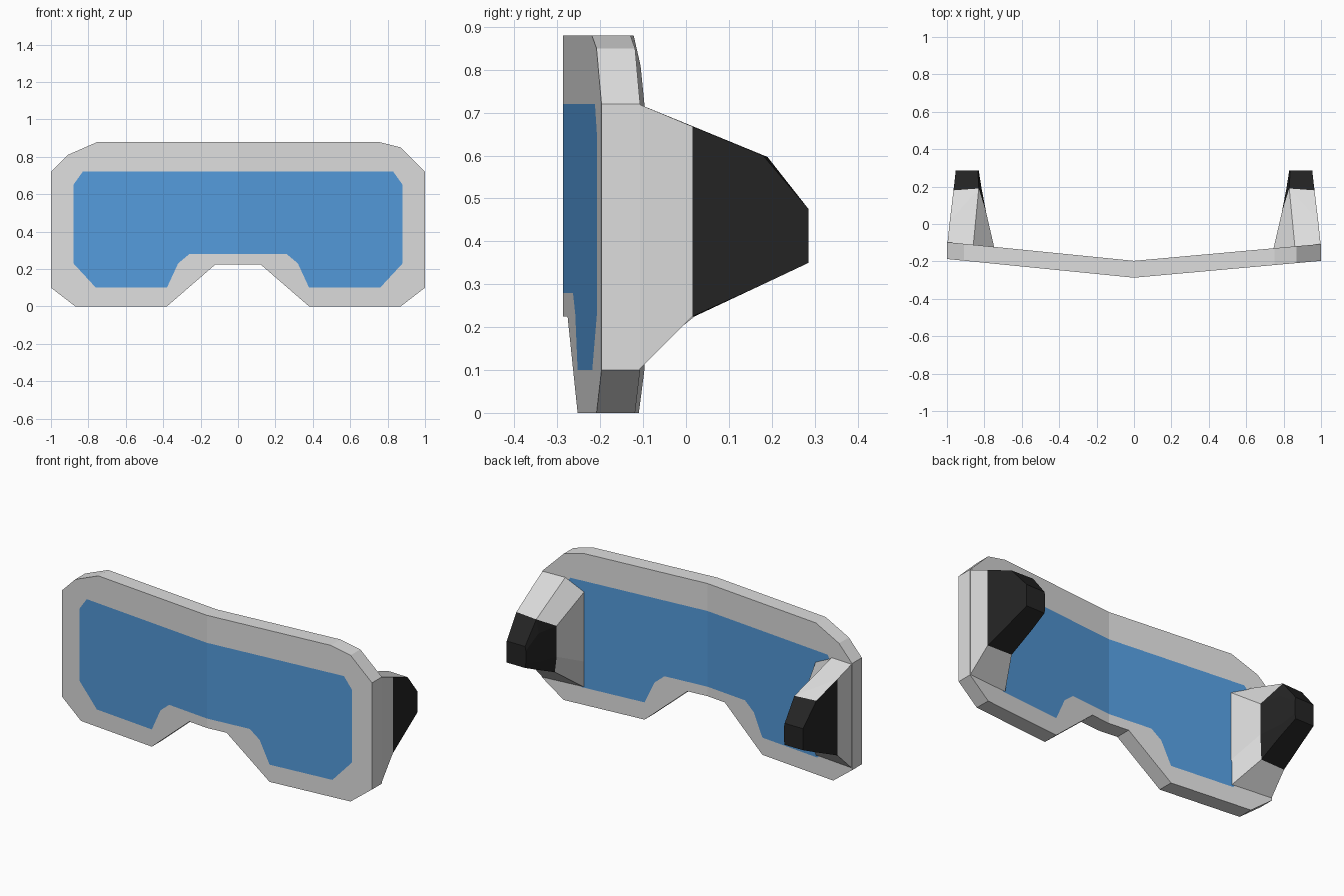
import bpy, bmesh

cube = bpy.data.objects.get("Cube")
if cube:
    bpy.data.objects.remove(cube, do_unlink=True)


def material(name, rgb):
    m = bpy.data.materials.new(name)
    m.use_nodes = True
    m.diffuse_color = (*rgb, 1)
    m.node_tree.nodes["Principled BSDF"].inputs["Base Color"].default_value = (*rgb, 1)
    return m


GREY = material("light grey plastic", (0.73, 0.73, 0.73))
BLUE = material("blue lens", (0.088, 0.325, 0.71))
BLACK = material("black plastic", (0.018, 0.018, 0.018))

FRONT, THICK = -0.287, 0.09
SLANT = {1: 0.09, -1: 0.1}


def finish(name, bm, mats):
    bmesh.ops.remove_doubles(bm, verts=bm.verts, dist=0.0005)
    bmesh.ops.recalc_face_normals(bm, faces=bm.faces)
    me = bpy.data.meshes.new(name)
    bm.to_mesh(me)
    bm.free()
    for m in mats:
        me.materials.append(m)
    ob = bpy.data.objects.new(name, me)
    bpy.context.collection.objects.link(ob)
    return ob


def add_half_plate(bm, outline, side):
    """Prism of a half outline, swept back from the centre line."""
    layers = []
    for depth in (0, THICK):
        layers.append([bm.verts.new((side * x, FRONT + depth + SLANT[side] * x, z))
                       for x, z in outline])
        bm.faces.new(layers[-1])
    a, b = layers
    n = len(outline)
    for i in range(n):
        j = (i + 1) % n
        if outline[i][0] or outline[j][0]:      # leave the centre seam open
            bm.faces.new((a[i], a[j], b[j], b[i]))


# Half outlines (x, z): frame edge and lens opening
lower = [(0, .225), (.12, .225), (.38, 0), (.87, 0), (1, .1), (1, .72)]
corner = {1: (.87, .85), -1: (.91, .81)}
upper = [(.75, .88), (0, .88)]
lens = [(0, .72), (.83, .72), (.88, .65), (.88, .23), (.76, .1),
        (.38, .1), (.32, .23), (.26, .28), (0, .28)]

frame_bm, lens_bm = bmesh.new(), bmesh.new()
for s in (1, -1):
    add_half_plate(frame_bm, lower + [corner[s]] + upper + lens, s)
    add_half_plate(lens_bm, lens, s)
finish("frame", frame_bm, [GREY])
finish("lens", lens_bm, [BLUE])


# Side arms: lofted rings, each running outer top, inner top, upper inner,
# lower inner, inner bottom, outer bottom
rings = [
    [(.998, -.11, .72), (.86, -.12, .715), (.745, -.135, .66),
     (.745, -.135, .25), (.745, -.135, .1), (.998, -.11, .1)],
    [(.985, .015, .668), (.83, .19, .597), (.79, .06, .52),
     (.79, .06, .34), (.83, .02, .225), (.985, .015, .225)],
    [(.965, .18, .6), (.83, .19, .597), (.815, .19, .52),
     (.815, .19, .35), (.83, .18, .3), (.965, .18, .3)],
    [(.953, .286, .475), (.835, .286, .475), (.83, .286, .45),
     (.83, .286, .38), (.835, .286, .35), (.953, .286, .35)],
]

for s, label in ((1, "left_arm"), (-1, "right_arm")):
    bm = bmesh.new()
    vs = [[bm.verts.new((s * x, y, z)) for x, y, z in ring] for ring in rings]
    for k in range(len(vs) - 1):
        for i in range(6):
            j = (i + 1) % 6
            f = bm.faces.new((vs[k][i], vs[k][j], vs[k + 1][j], vs[k + 1][i]))
            # grey root and top slope, black ear pad
            f.material_index = 0 if k == 0 or (k == 1 and i == 0) else 1
    bm.faces.new(vs[-1]).material_index = 1
    # outer end of the frame joins the arm root
    bm.faces.new(vs[0])
    finish(label, bm, [GREY, BLACK])
